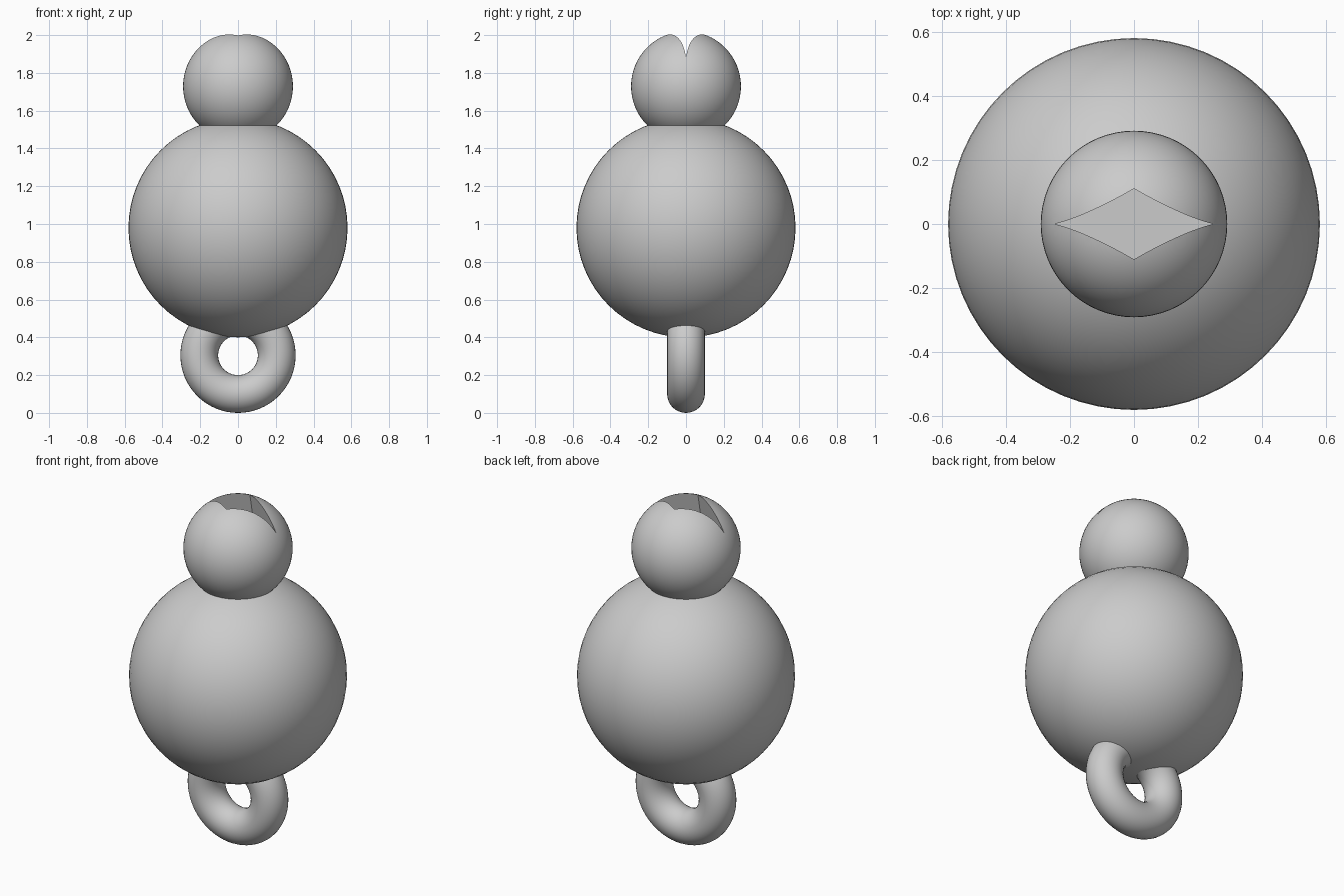
import bpy
from math import radians, pi

cube = bpy.data.objects.get("Cube")
if cube:
    bpy.data.objects.remove(cube, do_unlink=True)

# Single grey material
grey = bpy.data.materials.new("plain_grey")
grey.use_nodes = True
colour = (0.6, 0.6, 0.6, 1)
grey.diffuse_color = colour
grey.node_tree.nodes["Principled BSDF"].inputs["Base Color"].default_value = colour


def finish(name):
    """Name the active object and give it the shared material."""
    obj = bpy.context.object
    obj.name = name
    obj.data.materials.append(grey)
    return obj


def ball(name, radius, z):
    bpy.ops.mesh.primitive_uv_sphere_add(segments=64, ring_count=32, radius=radius, location=(0, 0, z))
    return finish(name)


# Large round body
ball("body", 0.58, 0.98)
bpy.ops.object.shade_smooth_by_angle(angle=radians(30))

# Hanging ring, its top buried in the body
bpy.ops.mesh.primitive_torus_add(major_segments=64, minor_segments=32, major_radius=0.205,
                                 minor_radius=0.1, location=(0, 0, 0.305), rotation=(pi / 2, 0, 0))
finish("ring")
bpy.ops.object.shade_smooth_by_angle(angle=radians(30))

# Diamond-shaped cutter that narrows upward, with a flat floor
floor, apex = 1.82, 2.55
height = apex - floor
bpy.ops.mesh.primitive_cone_add(vertices=4, radius1=1, radius2=0, depth=height,
                                location=(0, 0, floor + height / 2))
cutter = finish("slot_cutter")
cutter.scale = (0.371 * height, 0.2 * height, 1)
cutter.hide_render = True

# Head with the coin-like slot cut into its top
head = ball("head", 0.291, 1.729)
cut = head.modifiers.new("slot", "BOOLEAN")
cut.operation = "DIFFERENCE"
cut.solver = "EXACT"
cut.object = cutter
bpy.ops.object.modifier_apply(modifier=cut.name)
bpy.data.objects.remove(cutter, do_unlink=True)
bpy.ops.object.shade_smooth_by_angle(angle=radians(30))
